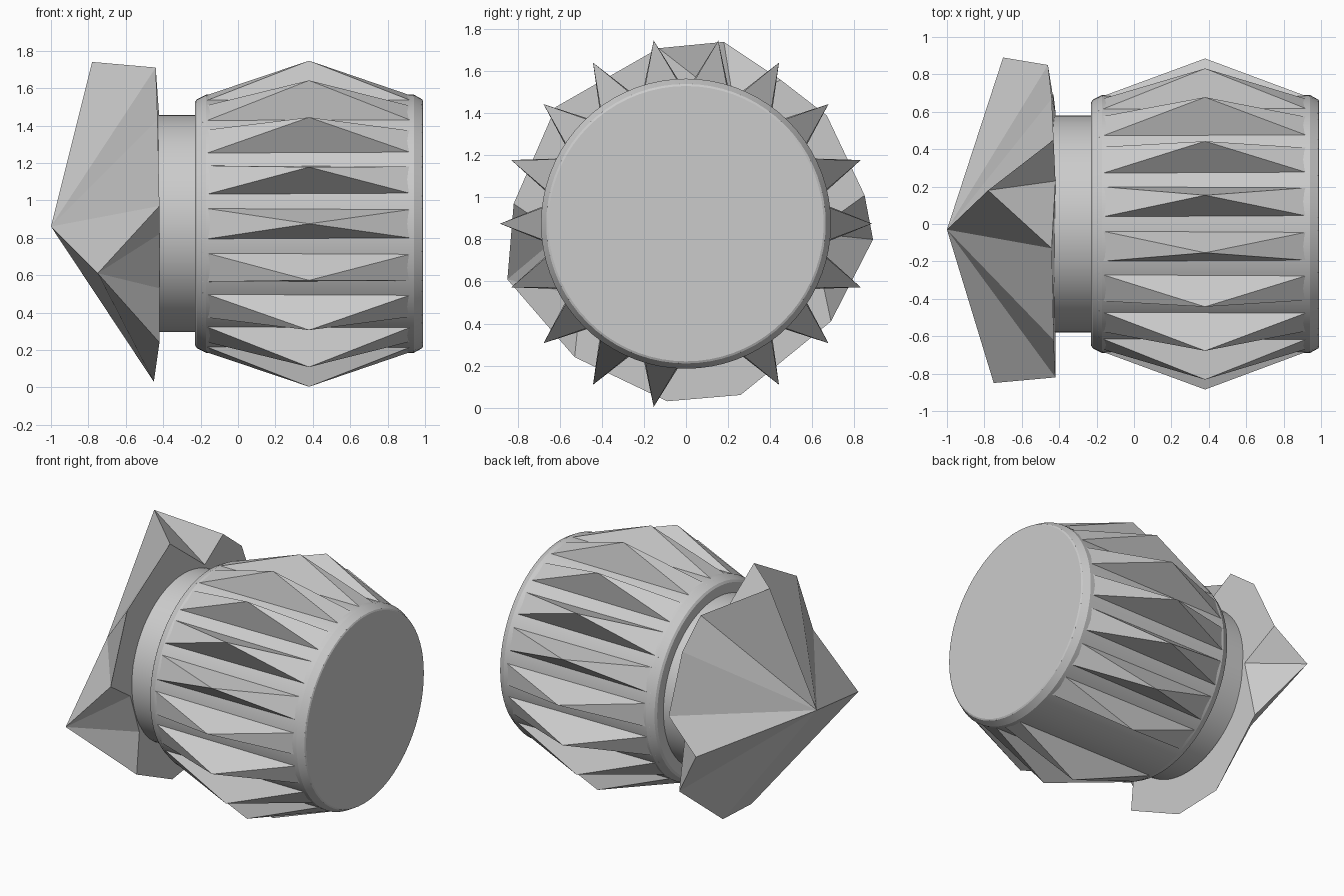
import bpy
import bmesh
import math

if "Cube" in bpy.data.objects:
    bpy.data.objects.remove(bpy.data.objects["Cube"], do_unlink=True)

AXIS_Z = 0.875

grey = bpy.data.materials.new("plain grey")
grey.use_nodes = True
colour = (0.6, 0.6, 0.6, 1)
grey.diffuse_color = colour
grey.node_tree.nodes["Principled BSDF"].inputs["Base Color"].default_value = colour


def make_object(name, bm, z=0.0, smooth=False):
    bmesh.ops.recalc_face_normals(bm, faces=bm.faces)
    mesh = bpy.data.meshes.new(name)
    bm.to_mesh(mesh)
    bm.free()
    mesh.materials.append(grey)
    obj = bpy.data.objects.new(name, mesh)
    obj.location.z = z
    bpy.context.collection.objects.link(obj)
    if smooth:
        bpy.ops.object.select_all(action="DESELECT")
        obj.select_set(True)
        bpy.context.view_layer.objects.active = obj
        bpy.ops.object.shade_smooth_by_angle(angle=math.radians(25))
    return obj


def revolve(name, profile, sides=72):
    """Turn (x, radius) points around the x axis and cap both ends."""
    bm = bmesh.new()
    rings = []
    for x, r in profile:
        angles = [math.tau * i / sides for i in range(sides)]
        rings.append([bm.verts.new((x, r * math.cos(a), r * math.sin(a))) for a in angles])
    for a, b in zip(rings, rings[1:]):
        for i in range(sides):
            j = (i + 1) % sides
            bm.faces.new((a[i], a[j], b[j], b[i]))
    bm.faces.new(rings[0])
    bm.faces.new(rings[-1])
    return make_object(name, bm, AXIS_Z, smooth=True)


# Neck and drum
revolve("neck", [(-0.44, 0.58), (-0.22, 0.58)])
revolve("drum", [(-0.23, 0.58), (-0.23, 0.65), (-0.22, 0.665), (-0.17, 0.69),
                 (0.94, 0.69), (0.985, 0.665), (0.99, 0.655)])

# Long pyramid teeth around the drum, one place left empty
bm = bmesh.new()
for i in range(18):
    if i == 14:
        continue
    a = math.radians(20 * i)
    c, s = math.cos(a), math.sin(a)

    def place(x, side, r):
        return bm.verts.new((x, r * c - side * s, r * s + side * c))

    base = [place(-0.19, -0.085, 0.675), place(0.985, -0.085, 0.66),
            place(0.985, 0.085, 0.66), place(-0.19, 0.085, 0.675)]
    apex = place(0.38, 0, 0.885)
    bm.faces.new(base)
    for k in range(4):
        bm.faces.new((base[k], base[(k + 1) % 4], apex))
make_object("drum_teeth", bm, AXIS_Z)

# Faceted pointed head: a nose, three forward spikes and a notched back rim
points = {
    "nose": (-1.0, -0.03, 0.86),
    "top_spike": (-0.78, 0.18, 1.74),
    "front_spike": (-0.75, -0.85, 0.61),
    "back_spike": (-0.70, 0.89, 0.80),
    "top": (-0.44, -0.13, 1.71),
    "top_notch": (-0.42, 0.23, 1.43),
    "upper_a": (-0.43, 0.45, 1.56),
    "upper_b": (-0.44, 0.67, 1.39),
    "back_rim": (-0.46, 0.85, 1.01),
    "back_notch": (-0.42, 0.60, 0.83),
    "lower_back": (-0.43, 0.69, 0.41),
    "bottom_b": (-0.47, 0.26, 0.06),
    "bottom_a": (-0.45, -0.09, 0.03),
    "lower_front": (-0.42, -0.53, 0.24),
    "notch_low": (-0.42, -0.50, 0.53),
    "notch_high": (-0.42, -0.60, 0.82),
    "front_rim": (-0.42, -0.82, 0.97),
    "upper_front": (-0.43, -0.62, 1.43),
}
bm = bmesh.new()
v = {name: bm.verts.new(p) for name, p in points.items()}


def fan(centre, names, closed=False):
    pairs = list(zip(names, names[1:]))
    if closed:
        pairs.append((names[-1], names[0]))
    for p, q in pairs:
        bm.faces.new((v[centre], v[p], v[q]))


fan("nose", ["top_spike", "upper_a", "upper_b", "back_rim", "back_spike", "lower_back",
             "bottom_b", "bottom_a", "front_spike", "front_rim", "upper_front", "top"], True)
fan("top_spike", ["top", "top_notch", "upper_a"])
fan("back_spike", ["back_rim", "back_notch", "lower_back"])
fan("front_spike", ["bottom_a", "lower_front", "notch_low", "notch_high", "front_rim"])
rim = list(points)[4:]
bm.faces.new([v[n] for n in rim])
make_object("pointed_head", bm)
